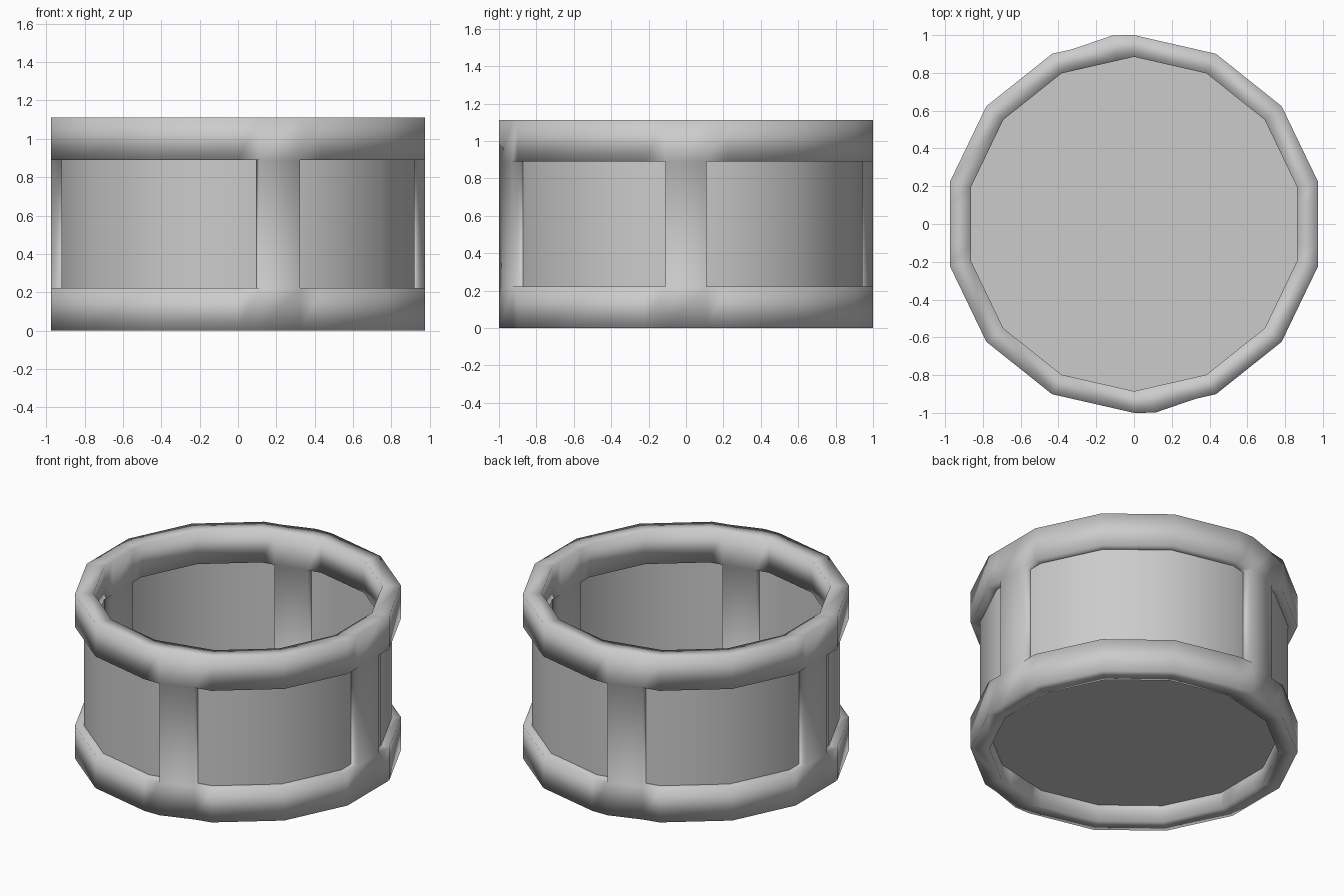
import bpy, bmesh, math

if "Cube" in bpy.data.objects:
    bpy.data.objects.remove(bpy.data.objects["Cube"])

SIDES = 14
STEP = 2 * math.pi / SIDES
R_OUT, R_MID, R_IN = 1.0, 0.944, 0.885
LEVELS = (0.0, 0.222, 0.889, 1.111)
HALF_POST = 0.11
POST_SIDES = {0: False, 4: True, 7: False, 11: True}   # side index -> has proud corner


def corner(i, r):
    a = (i - 0.5) * STEP
    return (r * math.cos(a), r * math.sin(a))


def finish(bm, name, angle=None):
    bmesh.ops.recalc_face_normals(bm, faces=bm.faces)
    mesh = bpy.data.meshes.new(name)
    bm.to_mesh(mesh)
    bm.free()
    ob = bpy.data.objects.new(name, mesh)
    bpy.context.collection.objects.link(ob)
    for p in mesh.polygons:
        p.use_smooth = True
    if angle:
        bpy.context.view_layer.objects.active = ob
        ob.select_set(True)
        bpy.ops.object.shade_smooth_by_angle(angle=angle)
        ob.select_set(False)
    return ob


# Columns round the frame: (inner xy, outer xy, post starts here)
columns = []
for i in range(SIDES):
    columns.append((corner(i, R_IN), corner(i, R_OUT), False))
    if i in POST_SIDES:
        a = i * STEP
        for s in (-1, 1):
            def at(r):
                d = r * math.cos(STEP / 2)
                t = s * HALF_POST
                return (d * math.cos(a) - t * math.sin(a),
                        d * math.sin(a) + t * math.cos(a))
            outer = at(R_OUT)
            if POST_SIDES[i] and s == -1:          # slightly proud post corner
                k = 1.005 / math.hypot(*outer)
                outer = (outer[0] * k, outer[1] * k)
            columns.append((at(R_IN), outer, s == -1))

# Frame: two square-section hoops joined by four posts
bm = bmesh.new()
grid = [[[bm.verts.new((*xy, z)) for z in LEVELS] for xy in c[:2]] for c in columns]
n = len(columns)
for j in range(n):
    (ai, ao), (bi, bo) = grid[j], grid[(j + 1) % n]
    post = columns[j][2]
    for k in range(3):
        if k != 1 or post:
            bm.faces.new((ao[k], bo[k], bo[k + 1], ao[k + 1]))
            bm.faces.new((bi[k], ai[k], ai[k + 1], bi[k + 1]))
    for k in (0, 3) if post else range(4):
        bm.faces.new((ai[k], bi[k], bo[k], ao[k]))
    if post:
        for i, o in ((ai, ao), (bi, bo)):
            bm.faces.new((i[1], o[1], o[2], i[2]))
finish(bm, "frame")

# Thin wall panels and floor inside the frame
bm = bmesh.new()
low = [bm.verts.new((*corner(i, R_MID), 0.111)) for i in range(SIDES)]
high = [bm.verts.new((*corner(i, R_MID), 1.0)) for i in range(SIDES)]
for i in range(SIDES):
    j = (i + 1) % SIDES
    bm.faces.new((low[i], low[j], high[j], high[i]))
bm.faces.new(low[::-1])
finish(bm, "wall_and_floor", math.radians(40))
